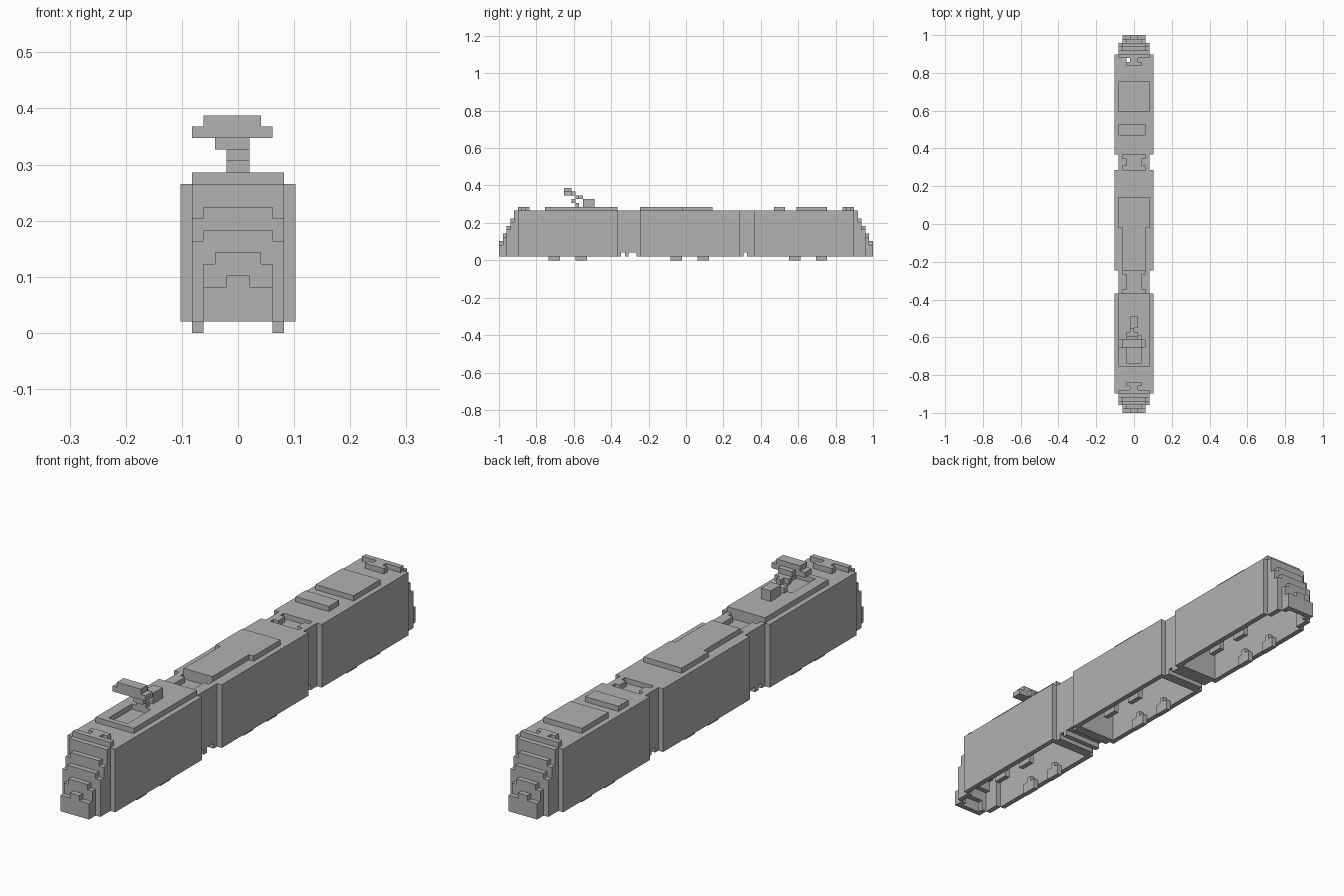
import bpy
import bmesh
from mathutils import Matrix, Vector

if "Cube" in bpy.data.objects:
    bpy.data.objects.remove(bpy.data.objects["Cube"], do_unlink=True)

UNIT = 2 / 98  # one block

grey = bpy.data.materials.new("body grey")
grey.use_nodes = True
grey.diffuse_color = (0.445, 0.445, 0.445, 1)
grey.node_tree.nodes["Principled BSDF"].inputs["Base Color"].default_value = grey.diffuse_color


def build(name, boxes):
    """Join boxes given as (x0, x1, y0, y1, z0, z1) in blocks into one object."""
    bm = bmesh.new()
    for x0, x1, y0, y1, z0, z1 in boxes:
        centre = Vector((x0 + x1, y0 + y1, z0 + z1)) * UNIT / 2
        size = Vector((x1 - x0, y1 - y0, z1 - z0)) * UNIT
        bmesh.ops.create_cube(bm, size=1, matrix=Matrix.Translation(centre) @ Matrix.Diagonal(size).to_4x4())
    mesh = bpy.data.meshes.new(name)
    bm.to_mesh(mesh)
    bm.free()
    mesh.materials.append(grey)
    obj = bpy.data.objects.new(name, mesh)
    bpy.context.collection.objects.link(obj)


def both_sides(x0, x1, *rest):
    return [(x0, x1, *rest), (-x1, -x0, *rest)]


FLOOR, ROOF, DECK = 1, 13, 14

# Open-bottomed car shells: side walls, roofs and inner end walls
cars = {"front_car": (-44, -18), "middle_car": (-12, 14), "rear_car": (18, 44)}
for name, (a, b) in cars.items():
    build(name + "_walls", both_sides(4, 5, a, b, FLOOR, ROOF))
    ends = [y for y in (a, b - 1) if abs(y) < 40]
    build(name + "_end_walls", [(-4, 4, y, y + 1, FLOOR, ROOF) for y in ends])
build("front_car_roof", [(-4, 4, -44, -18, 12, ROOF)])
build("middle_car_roof", [(-4, 4, -12, 14, 12, ROOF)])
# Rear roof leaves a one-block hole open
build("rear_car_roof", [(-4, 4, 18, 42, 12, ROOF), (-4, -2, 42, 43, 12, ROOF),
                        (-1, 4, 42, 43, 12, ROOF), (-4, 4, 43, 44, 12, ROOF)])

# Gangways with a sunken channel along the roof and bars underneath
for name, a, b in (("front_gangway", -18, -12), ("rear_gangway", 14, 18)):
    build(name + "_walls", both_sides(3, 4, a, b, 2, ROOF))
    build(name + "_roof", [(-3, 3, a, b, 11, 12)] + both_sides(2, 3, a + 1, b - 1, 12, ROOF))
    bars = (a, a + 2, b - 1)
    build(name + "_bars", [(-4, 4, y, y + 1, FLOOR, 2) for y in bars] + [(-3, 3, a, b, 2, 3)])

# Stepped noses: (half width, side top, centre half width, centre top), outermost first
steps = [(3, 4, 1, 5), (3, 6, 2, 7), (4, 8, 3, 9), (4, 10, 3, 11), (4, ROOF, 4, ROOF)]
for name, end in (("front_nose", -1), ("rear_nose", 1)):
    boxes, below = [], FLOOR
    for i, (half, side_top, mid, mid_top) in enumerate(steps):
        y0, y1 = sorted((end * (49 - i), end * (48 - i)))
        boxes.append((-half, half, y0, y1, below, side_top))
        boxes.append((-mid, mid, y0, y1, below, mid_top))
        boxes += both_sides(half - 1, half, y0, y1, FLOOR, side_top)
        below = side_top - 1
    build(name, boxes)
    # Roof marker above the cab
    marker = []
    for half, y in ((4, 43), (1, 42), (2, 41)):
        y0, y1 = sorted((end * y, end * (y + 1)))
        marker.append((-half, half, y0, y1, ROOF, DECK))
    build(name + "_roof_marker", marker)

# Raised roof equipment
build("front_roof_frame", [(-4, 4, -29, -18, ROOF, DECK), (-4, 4, -37, -36, ROOF, DECK)]
      + both_sides(2, 4, -36, -29, ROOF, DECK))
build("middle_roof_panel", [(-4, 4, -1, 7, ROOF, DECK), (-3, 3, -12, -1, ROOF, DECK)])
build("rear_roof_panel", [(-4, 4, 29, 37, ROOF, DECK)])
build("rear_roof_box", [(-4, 3, 23, 26, ROOF, DECK)])

# Current collector
build("collector_base", [(-1, 1, -27, -24, DECK, 16), (-1, 1, -29, -28, DECK, 15)])
build("collector_arm", [(-1, 1, -30, -29, 15, 16), (-1, 0, -28, -27, 16, 17),
                        (-2, 1, -29, -28, 16, 17), (-2, 1, -30, -29, 17, 18)])
build("collector_head", [(-4, 3, -32, -30, 17, 18), (-3, 2, -32, -30, 18, 19)])

# Wheels against the inner walls
wheels = []
for y in (-36, -29, -4, 3, 27, 34):
    wheels += both_sides(3, 4, y, y + 3, 0, 2)
    wheels += both_sides(3, 4, y + 1, y + 2, 2, 3)
build("wheels", wheels)
